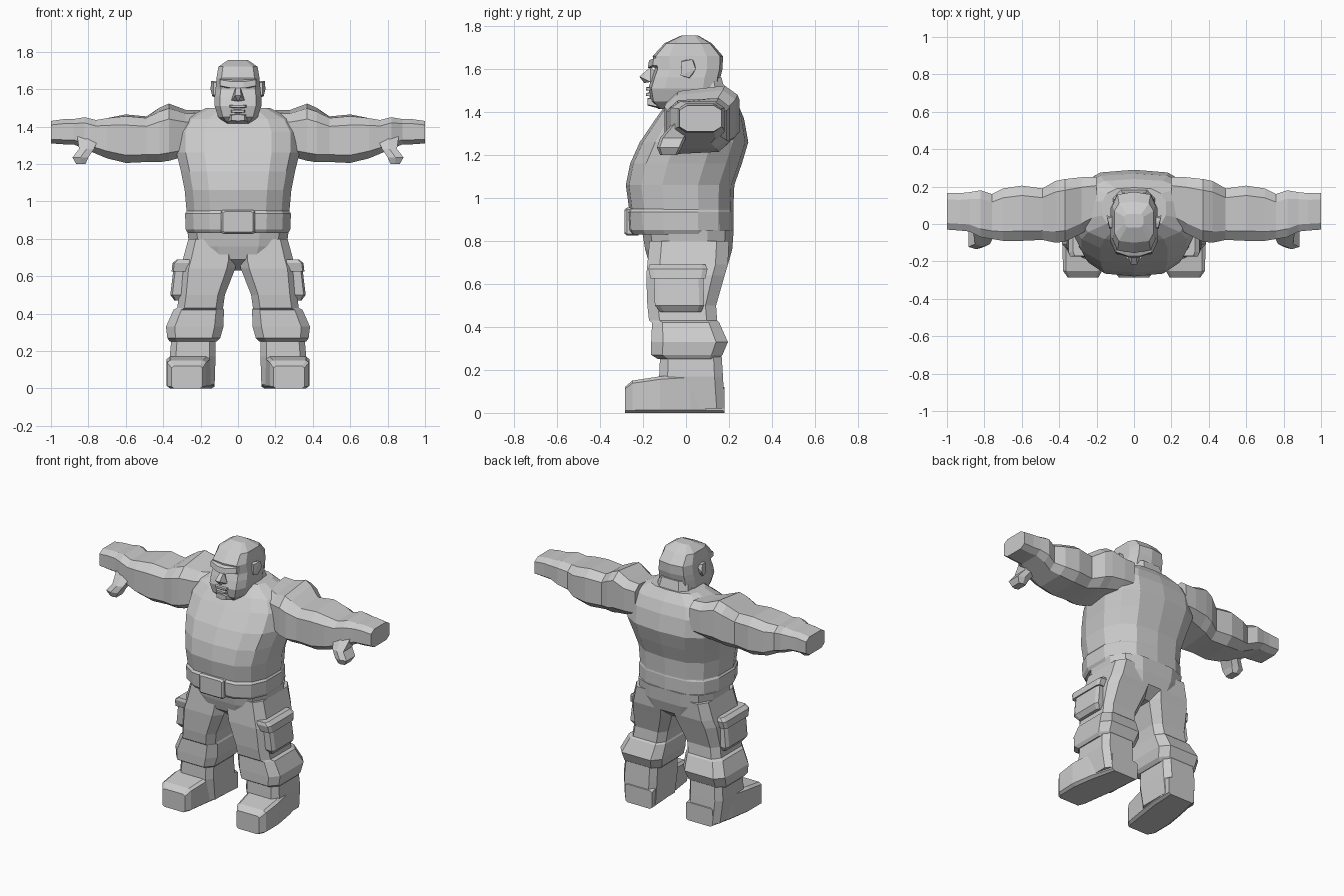
import bpy, bmesh, math
from mathutils import Vector

grey = bpy.data.materials.new("light grey")
grey.diffuse_color = (0.6, 0.6, 0.6, 1)


def section(n, p):
    """Unit cross-section: p = 1 is round, smaller is boxier."""
    m = math.cos(math.pi / n)
    pts = []
    for i in range(n):
        a = 2 * math.pi * (i + 0.5) / n
        pts.append([math.copysign(min(1, abs(v) / m) ** p, v) for v in (math.cos(a), math.sin(a))])
    return pts


def loft(name, axis, rows, n=8, p=0.45, mirror=False):
    """Skin sections along an axis; row = (position, u0, u1, v0, v1[, shear])."""
    bm = bmesh.new()
    rings = []
    for row in rows:
        t, u0, u1, v0, v1 = row[:5]
        shear = row[5] if len(row) > 5 else 0
        ring = []
        for a, b in section(n, p):
            u = (u0 + u1) / 2 + a * (u1 - u0) / 2
            v = (v0 + v1) / 2 + b * (v1 - v0) / 2 + shear * a * (u1 - u0) / 2
            co = {'x': (t, u, v), 'y': (u, t, v), 'z': (u, v, t)}[axis]
            ring.append(bm.verts.new(co))
        rings.append(ring)
    for r, s in zip(rings, rings[1:]):
        for i in range(n):
            j = (i + 1) % n
            bm.faces.new((r[i], r[j], s[j], s[i]))
    bm.faces.new(rings[0])
    bm.faces.new(rings[-1])
    return finish(name, bm, mirror)


def hull(name, points, mirror=False):
    """Small faceted part from its corner points."""
    bm = bmesh.new()
    for co in points:
        bm.verts.new(co)
    bmesh.ops.convex_hull(bm, input=bm.verts)
    return finish(name, bm, mirror)


def finish(name, bm, mirror):
    bmesh.ops.recalc_face_normals(bm, faces=bm.faces)
    me = bpy.data.meshes.new(name)
    bm.to_mesh(me)
    bm.free()
    me.materials.append(grey)
    ob = bpy.data.objects.new(name, me)
    bpy.context.collection.objects.link(ob)
    if mirror:
        ob.modifiers.new("mirror", 'MIRROR')
    return ob


# Torso: heavy belly, broad rounded back
loft("torso", 'z', [
    (0.84, -0.27, 0.27, -0.20, 0.22), (0.95, -0.275, 0.275, -0.265, 0.22),
    (1.06, -0.285, 0.285, -0.28, 0.225), (1.16, -0.305, 0.305, -0.26, 0.26),
    (1.26, -0.33, 0.33, -0.215, 0.29), (1.37, -0.33, 0.33, -0.14, 0.27),
    (1.44, -0.29, 0.29, -0.09, 0.24), (1.50, -0.17, 0.17, -0.03, 0.195)], n=14, p=0.75)

# Hips of the trousers
loft("hips", 'z', [
    (0.63, -0.05, 0.05, -0.09, 0.12), (0.69, -0.22, 0.22, -0.17, 0.195),
    (0.76, -0.26, 0.26, -0.19, 0.215), (0.85, -0.272, 0.272, -0.205, 0.222)], n=12, p=0.65)

# Belt and buckle
loft("belt", 'z', [
    (0.83, -0.268, 0.268, -0.255, 0.215), (0.85, -0.28, 0.28, -0.27, 0.222),
    (0.935, -0.283, 0.283, -0.275, 0.222), (0.95, -0.272, 0.272, -0.265, 0.218)], n=14, p=0.75)
loft("buckle", 'y', [
    (-0.22, -0.09, 0.09, 0.825, 0.955), (-0.275, -0.09, 0.09, 0.825, 0.955),
    (-0.287, -0.08, 0.08, 0.835, 0.945)], p=0.15)

# Arm: shoulder, upper arm, forearm, open hand
loft("arm", 'x', [
    (0.20, 0.00, 0.25, 1.26, 1.48, 0.1), (0.28, -0.05, 0.25, 1.25, 1.48, 0.1),
    (0.37, -0.095, 0.24, 1.23, 1.51, 0.12), (0.42, -0.10, 0.23, 1.22, 1.49, 0.1),
    (0.49, -0.085, 0.19, 1.215, 1.45, 0.05), (0.60, -0.09, 0.205, 1.21, 1.46, 0.05),
    (0.70, -0.09, 0.19, 1.23, 1.445), (0.76, -0.08, 0.16, 1.255, 1.435),
    (0.82, -0.07, 0.18, 1.28, 1.45), (0.88, -0.04, 0.17, 1.305, 1.44),
    (0.93, -0.035, 0.165, 1.305, 1.44), (1.00, -0.03, 0.165, 1.31, 1.43)],
    p=0.5, mirror=True)
loft("thumb", 'z', [
    (1.20, 0.815, 0.865, -0.12, -0.04), (1.235, 0.80, 0.885, -0.135, -0.02),
    (1.28, 0.77, 0.85, -0.12, 0.00), (1.35, 0.74, 0.86, -0.06, 0.05)],
    n=6, mirror=True)

# Trouser leg with a bulging knee cuff
loft("trouser_leg", 'z', [
    (0.25, 0.115, 0.365, -0.13, 0.15), (0.27, 0.095, 0.378, -0.162, 0.17),
    (0.33, 0.078, 0.385, -0.162, 0.195), (0.42, 0.075, 0.345, -0.158, 0.155),
    (0.43, 0.08, 0.325, -0.172, 0.145), (0.50, 0.07, 0.315, -0.18, 0.14),
    (0.64, 0.015, 0.31, -0.185, 0.18), (0.69, 0.005, 0.295, -0.18, 0.195),
    (0.80, 0.01, 0.265, -0.17, 0.20)], p=0.42, mirror=True)

# Side pocket and its flap
loft("pocket", 'z', [
    (0.47, 0.25, 0.34, -0.12, 0.07), (0.50, 0.25, 0.362, -0.145, 0.085),
    (0.64, 0.24, 0.345, -0.15, 0.08)], p=0.25, mirror=True)
loft("pocket_flap", 'z', [
    (0.625, 0.24, 0.355, -0.165, 0.09), (0.67, 0.23, 0.35, -0.175, 0.10),
    (0.69, 0.23, 0.325, -0.17, 0.09)], p=0.2, mirror=True)

# Boot: foot turned slightly outward, plus shaft
loft("boot_foot", 'y', [
    (-0.285, 0.19, 0.355, 0, 0.12), (-0.25, 0.17, 0.38, 0, 0.15),
    (-0.12, 0.15, 0.382, 0, 0.17), (0.02, 0.13, 0.36, 0, 0.18),
    (0.18, 0.125, 0.32, 0, 0.12)], p=0.2, mirror=True)
loft("boot_shaft", 'z', [
    (0.02, 0.125, 0.35, -0.10, 0.18), (0.17, 0.12, 0.365, -0.125, 0.172),
    (0.28, 0.12, 0.355, -0.12, 0.165)], p=0.35, mirror=True)

# Head: jaw to crown, and thick neck
loft("head", 'z', [
    (1.415, -0.065, 0.065, -0.13, 0.10), (1.45, -0.105, 0.105, -0.165, 0.15),
    (1.51, -0.125, 0.125, -0.175, 0.155), (1.56, -0.125, 0.125, -0.16, 0.16),
    (1.60, -0.12, 0.12, -0.145, 0.17), (1.66, -0.115, 0.115, -0.155, 0.172),
    (1.72, -0.105, 0.105, -0.10, 0.12), (1.757, -0.05, 0.05, -0.02, 0.055)],
    n=10, p=0.55)
loft("neck", 'z', [
    (1.38, -0.16, 0.16, -0.08, 0.24), (1.47, -0.12, 0.12, -0.06, 0.19),
    (1.56, -0.10, 0.10, -0.03, 0.165)], p=0.55)

# Face: brow ridge, nose, lips, chin, ears
hull("brow", [(s * x, y, z) for s in (-1, 1) for x, y, z in (
    (0.03, -0.178, 1.605), (0.095, -0.155, 1.618), (0.03, -0.172, 1.64),
    (0.095, -0.15, 1.65), (0.10, -0.09, 1.61), (0.10, -0.09, 1.66))])
hull("nose", [(0.012, -0.165, 1.61), (-0.012, -0.165, 1.61), (0.016, -0.217, 1.565),
              (-0.016, -0.217, 1.565), (0.036, -0.165, 1.54), (-0.036, -0.165, 1.54),
              (0, -0.195, 1.535), (0, -0.12, 1.57)])
for part, z, w in (("upper_lip", 1.508, 0.055), ("lower_lip", 1.482, 0.045)):
    loft(part, 'y', [(-0.14, -w, w, z - 0.012, z + 0.012),
                     (-0.187, -w * 0.7, w * 0.7, z - 0.007, z + 0.007)], n=6)
loft("chin", 'y', [(-0.12, -0.06, 0.06, 1.415, 1.475),
                   (-0.178, -0.035, 0.035, 1.43, 1.465)], n=6)
hull("ear", [(0.10, -0.02, 1.57), (0.10, 0.02, 1.555), (0.10, 0.04, 1.63), (0.10, -0.02, 1.64),
             (0.132, -0.025, 1.57), (0.137, 0.015, 1.56), (0.147, 0.045, 1.60),
             (0.143, 0.03, 1.645), (0.13, -0.02, 1.635)], mirror=True)
